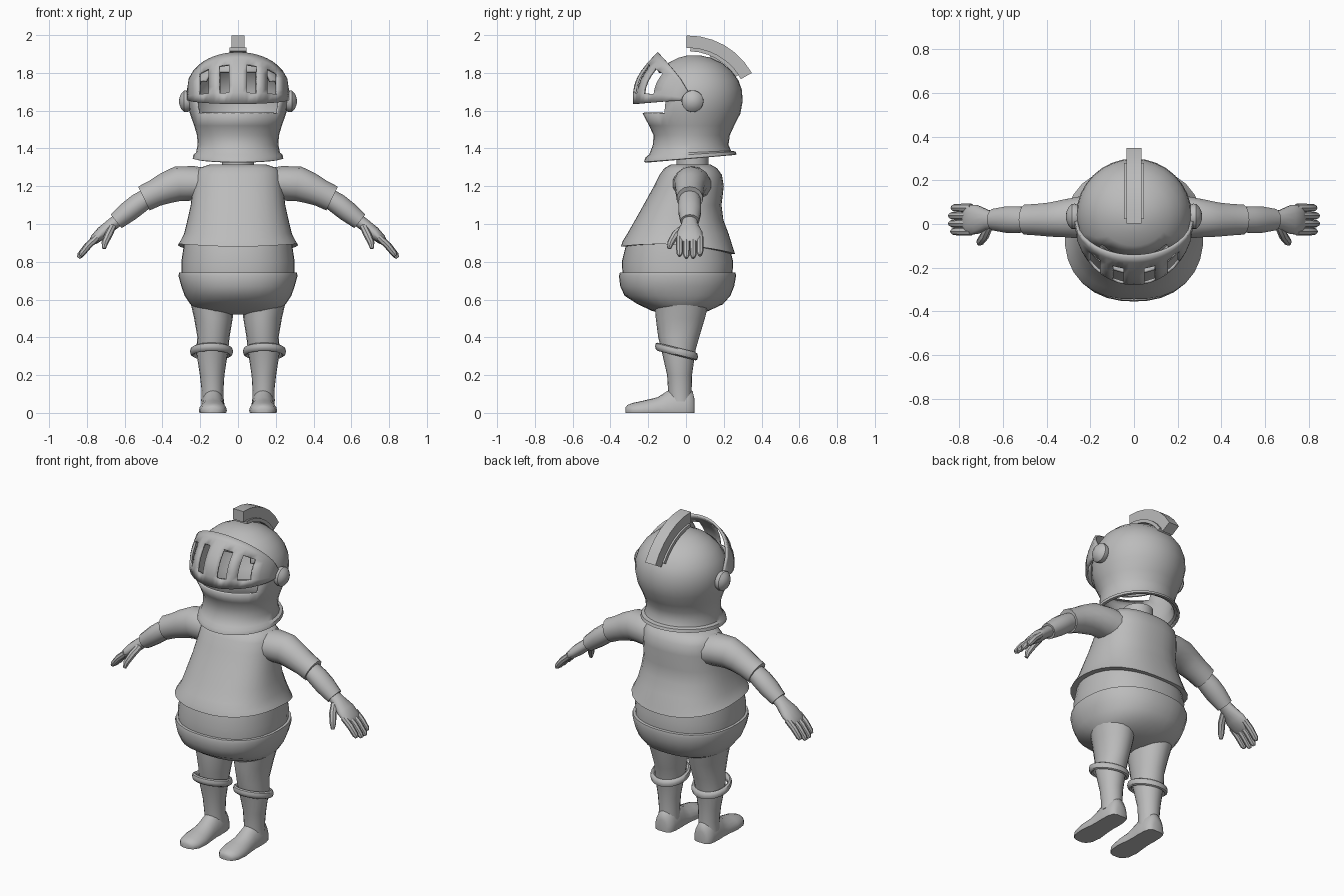
import bpy, bmesh
from math import sin, cos, pi, sqrt, asin
from mathutils import Vector, Matrix

cube = bpy.data.objects.get("Cube")
if cube:
    bpy.data.objects.remove(cube, do_unlink=True)

GREY = (0.5, 0.5, 0.5, 1)
grey = bpy.data.materials.new("plain grey")
grey.use_nodes = True
grey.diffuse_color = GREY
grey.node_tree.nodes["Principled BSDF"].inputs["Base Color"].default_value = GREY


def finish(name, bm, mirror=False, thick=0, angle=40):
    """Turn a bmesh into a smooth-shaded object, optionally mirrored and thickened."""
    bmesh.ops.recalc_face_normals(bm, faces=bm.faces)
    mesh = bpy.data.meshes.new(name)
    bm.to_mesh(mesh)
    bm.free()
    ob = bpy.data.objects.new(name, mesh)
    bpy.context.collection.objects.link(ob)
    mesh.materials.append(grey)
    bpy.ops.object.select_all(action="DESELECT")
    ob.select_set(True)
    bpy.context.view_layer.objects.active = ob
    bpy.ops.object.shade_smooth_by_angle(angle=angle * pi / 180)
    if mirror:
        ob.modifiers.new("mirror", "MIRROR")
    if thick:
        solid = ob.modifiers.new("thickness", "SOLIDIFY")
        solid.thickness = thick
        solid.offset = -1
    return ob


def skin(bm, loops, caps=(True, True)):
    """Bridge equal-length point loops with quads."""
    rows = [[bm.verts.new(p) for p in loop] for loop in loops]
    n = len(rows[0])
    for a, b in zip(rows, rows[1:]):
        for i in range(n):
            j = (i + 1) % n
            bm.faces.new((a[i], a[j], b[j], b[i]))
    for row, cap in zip((rows[0], rows[-1]), caps):
        if cap:
            bm.faces.new(row)


def body_ring(z, rx, front, back, tilt=0, dip=0, x=0, n=32, power=2):
    """Horizontal ring: half width, front y, back y, hem tilt and side lift."""
    pts = []
    for i in range(n):
        c, s = cos(2 * pi * i / n), sin(2 * pi * i / n)
        k = (abs(c) ** power + abs(s) ** power) ** (-1 / power)
        pts.append(Vector((x + rx * c * k, (front + back) / 2 + (back - front) / 2 * s * k,
                           z + tilt * s + dip * c * c)))
    return pts


def body(name, rings, caps=(True, True), power=2):
    bm = bmesh.new()
    skin(bm, [body_ring(*r, power=power) for r in rings], caps)
    return bm


def tube(bm, path, n=14):
    """Limb along points (x, y, z, radius in the x-z plane, radius in y)."""
    pts = [Vector(p[:3]) for p in path]
    loops = []
    for i, p in enumerate(pts):
        d = (pts[min(i + 1, len(pts) - 1)] - pts[max(i - 1, 0)]).normalized()
        side = Vector((0, 1, 0))
        side = (side - d * side.dot(d)).normalized()
        up = side.cross(d)
        loops.append([p + up * path[i][3] * cos(2 * pi * k / n)
                      + side * path[i][4] * sin(2 * pi * k / n) for k in range(n)])
    skin(bm, loops)


# Tunic with a loose hem, and the neck inside its collar
finish("tunic", body("tunic", [
    (0.86, 0.27, -0.30, 0.21, -0.02, 0.03), (0.86, 0.318, -0.345, 0.26, -0.02, 0.03),
    (0.89, 0.305, -0.335, 0.25, -0.02, 0.02), (0.95, 0.285, -0.31, 0.225),
    (1.02, 0.268, -0.27, 0.198), (1.1, 0.25, -0.225, 0.188), (1.2, 0.238, -0.17, 0.2),
    (1.26, 0.23, -0.14, 0.19), (1.295, 0.21, -0.115, 0.165), (1.315, 0.15, -0.08, 0.13),
    (1.315, 0.11, -0.07, 0.12), (1.28, 0.1, -0.06, 0.11)], power=2.4))
finish("neck", body("neck", [(1.25, 0.085, -0.05, 0.12), (1.38, 0.085, -0.05, 0.12)]))

# Waist, seat and legs
finish("waist", body("waist", [(0.72, 0.298, -0.335, 0.245), (0.8, 0.3, -0.34, 0.25),
                               (0.9, 0.285, -0.315, 0.225)], power=2.3))
finish("trouser_seat", body("seat", [
    (0.52, 0.13, -0.09, 0.05), (0.54, 0.215, -0.18, 0.12), (0.575, 0.252, -0.255, 0.195),
    (0.62, 0.282, -0.325, 0.235), (0.67, 0.3, -0.348, 0.255), (0.725, 0.315, -0.355, 0.265),
    (0.742, 0.312, -0.35, 0.262), (0.745, 0.29, -0.33, 0.24)], power=2.3))
bm = bmesh.new()
skin(bm, [body_ring(z, rx, f, b, x=x, n=20) for z, x, rx, f, b in [
    (0.06, 0.135, 0.06, -0.09, 0.03), (0.12, 0.135, 0.058, -0.095, 0.03),
    (0.2, 0.137, 0.065, -0.1, 0.032), (0.33, 0.137, 0.085, -0.13, 0.05),
    (0.4, 0.13, 0.085, -0.147, 0.07), (0.5, 0.13, 0.102, -0.16, 0.1),
    (0.62, 0.14, 0.12, -0.17, 0.13)]])
finish("legs", bm, mirror=True)

# Rolled bands below the knees
bm = bmesh.new()
loops = []
for i in range(25):
    a = 2 * pi * i / 24
    out = Vector((cos(a), sin(a), -0.25 * sin(a)))
    loops.append([Vector((0.14, -0.05, 0.325)) + out * (0.1 + 0.014 * cos(2 * pi * k / 8))
                  + Vector((0, 0, 0.022 * sin(2 * pi * k / 8))) for k in range(8)])
skin(bm, loops, (False, False))
bmesh.ops.remove_doubles(bm, verts=bm.verts, dist=0.0001)
finish("knee_bands", bm, mirror=True)

# Boots: arched sections from heel to toe with a flat sole
bm = bmesh.new()
loops = []
for y, half, top in [(0.046, 0.03, 0.07), (0.035, 0.052, 0.115), (0, 0.062, 0.135),
                     (-0.06, 0.064, 0.135), (-0.1, 0.062, 0.115), (-0.15, 0.066, 0.083),
                     (-0.22, 0.074, 0.066), (-0.28, 0.066, 0.053), (-0.31, 0.045, 0.042),
                     (-0.32, 0.02, 0.03)]:
    arch = [Vector((0.133 + half * cos(pi * k / 10), y, 0.012 + (top - 0.012) * sin(pi * k / 10)))
            for k in range(11)]
    loops.append(arch + [Vector((0.133 + s * half * 0.95, y, 0)) for s in (-1, 1)])
skin(bm, loops)
finish("boots", bm, mirror=True, angle=50)

# Sleeves, forearms and cuffs
for name, path in {
    "sleeves": [(0.14, 0.03, 1.2, 0.09, 0.11), (0.24, 0.03, 1.215, 0.092, 0.1),
                (0.32, 0.025, 1.213, 0.092, 0.088), (0.38, 0.02, 1.19, 0.083, 0.08),
                (0.44, 0.02, 1.163, 0.072, 0.074), (0.498, 0.02, 1.135, 0.07, 0.07)],
    "forearms": [(0.47, 0.02, 1.145, 0.05, 0.055), (0.53, 0.02, 1.105, 0.056, 0.062),
                 (0.58, 0.02, 1.066, 0.055, 0.062), (0.645, 0.02, 1.014, 0.046, 0.05)],
}.items():
    bm = bmesh.new()
    tube(bm, path)
    finish(name, bm, mirror=True)

# Hands: palm, four fingers and a thumb
bm = bmesh.new()
tube(bm, [(0.63, 0.02, 1.025, 0.034, 0.038), (0.67, 0.02, 0.995, 0.033, 0.045),
          (0.72, 0.02, 0.953, 0.034, 0.068), (0.76, 0.02, 0.918, 0.026, 0.07),
          (0.775, 0.02, 0.9, 0.016, 0.06)])
for i in range(4):
    y = -0.034 + 0.036 * i
    reach = (0.9, 1, 1, 0.88)[i]
    tube(bm, [(0.745 + dx * reach, y, 0.93 - dz * reach, r, r) for dx, dz, r in
              [(0, 0, 0.019), (0.05, 0.045, 0.019), (0.09, 0.095, 0.017), (0.1, 0.11, 0.009)]], 8)
tube(bm, [(0.665, -0.01, 0.985, 0.02, 0.02), (0.685, -0.055, 0.945, 0.021, 0.021),
          (0.705, -0.082, 0.9, 0.018, 0.018), (0.71, -0.09, 0.87, 0.01, 0.01)], 8)
finish("hands", bm, mirror=True)

# Helmet shell with a face opening
bm = body("helmet", [
    (1.345, 0.225, -0.205, 0.255, 0.02), (1.348, 0.24, -0.222, 0.268, 0.02),
    (1.368, 0.236, -0.215, 0.262, 0.016), (1.378, 0.222, -0.195, 0.238, 0.01),
    (1.42, 0.214, -0.175, 0.225), (1.47, 0.217, -0.172, 0.232), (1.52, 0.232, -0.195, 0.255),
    (1.585, 0.255, -0.23, 0.288), (1.65, 0.265, -0.225, 0.3), (1.71, 0.26, -0.212, 0.296),
    (1.76, 0.243, -0.19, 0.278), (1.81, 0.21, -0.15, 0.242), (1.85, 0.163, -0.1, 0.195),
    (1.88, 0.1, -0.04, 0.13), (1.893, 0.04, 0.01, 0.075)], (False, True))
hole = [f for f in bm.faces if 1.585 < f.calc_center_median().z < 1.8
        and f.calc_center_median().y < -0.11]
bmesh.ops.delete(bm, geom=hole, context="FACES")
finish("helmet", bm, thick=0.012)

# Raised visor with four slots
columns = [0, 0.085, 0.17, 0.265, 0.36, 0.46, 0.56, 0.66, 0.76, 0.86, 0.94, 1]
columns = [-u for u in columns[:0:-1]] + columns
rows = [0, 0.22, 0.36, 0.5, 0.64, 0.78, 0.9, 1]
bm = bmesh.new()
grid = []
for t in rows:
    line = []
    for u in columns:
        c = sqrt(max(0, 1 - u * u))
        z = (1 - t) * (1.66 - 0.025 * c) + t * (1.67 + 0.24 * c ** 0.8)
        y = 0.03 - c * ((1 - t) * 0.31 + t * 0.18 + 0.045 * sin(pi * t))
        line.append(bm.verts.new((0.277 * u, y, z)))
    grid.append(line)
for r in range(len(rows) - 1):
    for k in range(len(columns) - 1):
        mid = abs(columns[k] + columns[k + 1]) / 2
        slot = 0.17 < mid < 0.36 or 0.56 < mid < 0.76
        if not (slot and 0.2 < rows[r] < 0.77):
            bm.faces.new((grid[r][k], grid[r][k + 1], grid[r + 1][k + 1], grid[r + 1][k]))
finish("visor", bm, thick=0.014)

# Domed visor hinges
bm = bmesh.new()
skin(bm, [[Vector((x, 0.035 + r * cos(2 * pi * k / 20), 1.65 + r * sin(2 * pi * k / 20)))
           for k in range(20)] for x, r in
          [(0.25, 0.05), (0.272, 0.058), (0.285, 0.057), (0.3, 0.042), (0.309, 0.022), (0.312, 0.006)]])
finish("visor_hinges", bm, mirror=True)


def crest_arc(name, half, outer, inner, start, end, steps=7):
    """Curved bar swept in the y-z plane about a centre behind the helmet top."""
    bm = bmesh.new()
    loops = []
    for i in range(steps):
        a = start + (end - start) * i / (steps - 1)
        d = Vector((0, sin(a), cos(a)))
        loops.append([Vector((x, 0.01, 1.61)) + d * r for x, r in
                      [(-half, inner), (half, inner), (half, outer), (-half, outer)]])
    skin(bm, loops)
    finish(name, bm, angle=30)


# Crest, its rail and the stem below
crest_arc("crest", 0.035, 0.388, 0.322, -0.02, 1.06)
crest_arc("crest_rail", 0.046, 0.325, 0.305, 0.04, 0.98)
crest_arc("crest_stem", 0.02, 0.315, 0.24, 0.4, 0.62, 3)
